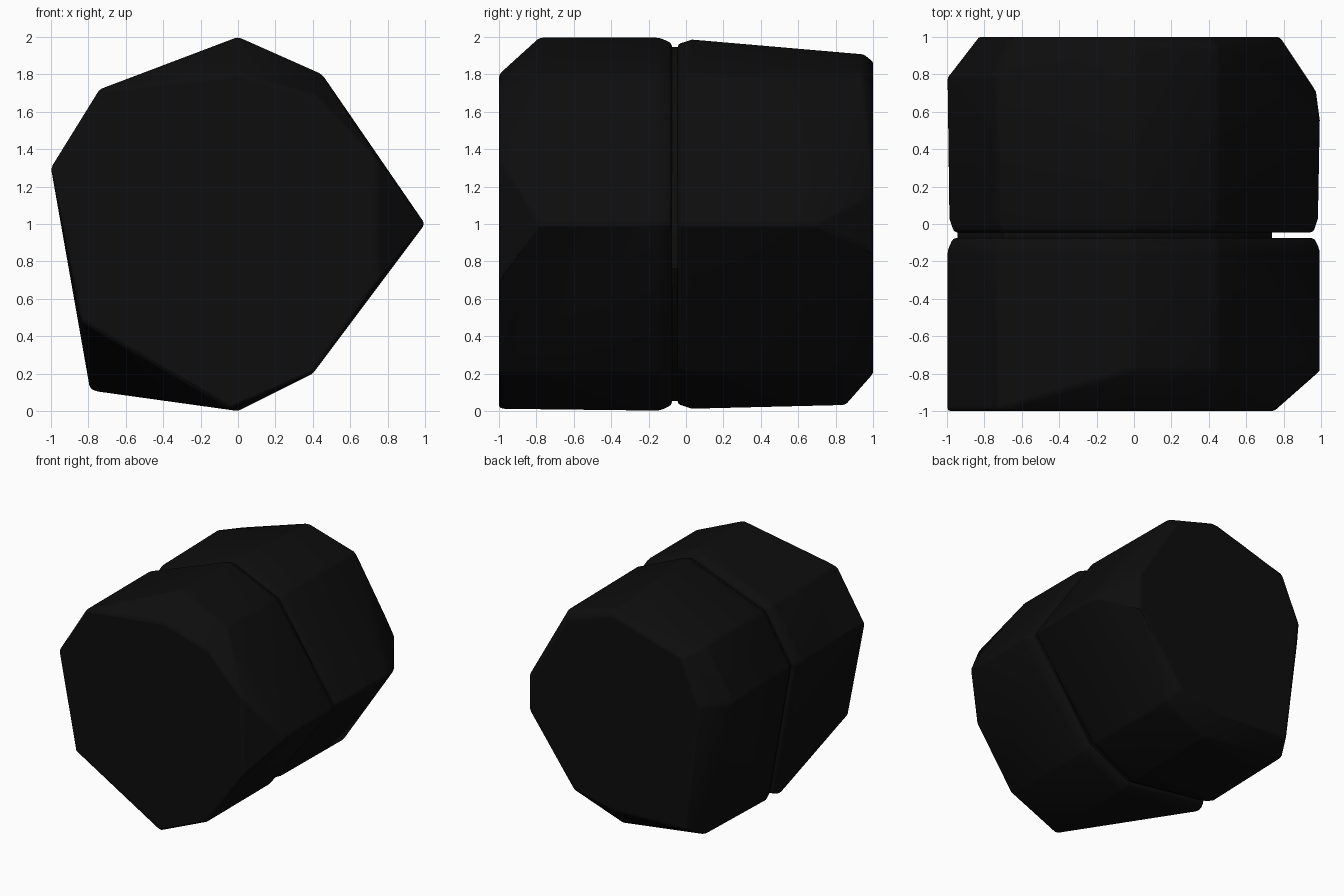
import bpy, bmesh

if "Cube" in bpy.data.objects:
    bpy.data.objects.remove(bpy.data.objects["Cube"])

# Shared eight-sided cross-section (x, z), clockwise from the top
TOP = [(0, 2.0), (0.45, 1.8)]
TIP = [(1.0, 1.0)]
BOTTOM = [(0.4, 0.2), (0, 0.0), (-0.79, 0.11)]
LEFT = [(-1.0, 1.3), (-0.74, 1.72)]
SECTION = TOP + TIP + BOTTOM + LEFT

coal = bpy.data.materials.new("coal_black")
coal.diffuse_color = (0.004, 0.004, 0.004, 1)
coal.use_nodes = True
coal.node_tree.nodes["Principled BSDF"].inputs["Base Color"].default_value = coal.diffuse_color


def ring(y, section=SECTION, s=1.0):
    """Place a section at depth y, scaled about its middle."""
    return [(x * s, y, 1 + (z - 1) * s) for x, z in section]


def hull_block(name, points, bevel):
    """Chiselled convex block with slightly worn edges."""
    bm = bmesh.new()
    for p in points:
        bm.verts.new(p)
    res = bmesh.ops.convex_hull(bm, input=bm.verts)
    junk = set(res["geom_interior"]) | set(res["geom_unused"])
    bmesh.ops.delete(bm, geom=[v for v in junk if isinstance(v, bmesh.types.BMVert)],
                     context='VERTS')
    bmesh.ops.dissolve_limit(bm, angle_limit=0.03, verts=bm.verts, edges=bm.edges)
    bmesh.ops.recalc_face_normals(bm, faces=bm.faces)
    me = bpy.data.meshes.new(name)
    bm.to_mesh(me)
    bm.free()
    ob = bpy.data.objects.new(name, me)
    bpy.context.collection.objects.link(ob)
    me.materials.append(coal)
    if bevel:
        mod = ob.modifiers.new("worn_edges", 'BEVEL')
        mod.width = bevel
        mod.segments = 2
        mod.limit_method = 'ANGLE'
        mod.angle_limit = 0.35
    bpy.context.view_layer.objects.active = ob
    ob.select_set(True)
    bpy.ops.object.shade_smooth_by_angle(angle=0.6)
    ob.select_set(False)
    return ob


# Front block: top, right tip and lower left corner are chipped at the front
front_face = [(0, 1.8), (0.42, 1.68), (0.74, 1.35), (0.75, 0.7), (0.4, 0.2),
              (-0.04, 0.01), (-0.84, 0.48), (-1.0, 1.3), (-0.74, 1.72)]
front = ring(-1, front_face)
front += ring(-0.78, TOP + TIP)
front += ring(-0.14)
front += ring(-0.075, s=0.97)
hull_block("front_block", front, 0.018)

# Back block: slopes down towards the back, with a chipped rim
back_mid = [(0, 1.91), (0.45, 1.78), (0.97, 1.0), (0.4, 0.2), (0, 0.03),
            (-0.78, 0.14), (-1.0, 1.3), (-0.74, 1.71)]
back_face = [(0, 1.87), (0.42, 1.72), (0.78, 1.15), (0.78, 0.85), (0.36, 0.28),
             (0, 0.2), (-0.7, 0.22), (-0.83, 1.3), (-0.66, 1.68)]
back = ring(-0.045, s=0.965)
back += ring(0.03, s=0.99)
back += ring(0.55, TIP)
back += ring(0.78, LEFT)
back += ring(0.7, [(0.98, 1.0)])
back += ring(0.85, back_mid[3:6])
back += ring(0.95, back_mid[:2])
back += ring(1, back_face)
hull_block("back_block", back, 0.018)

# Core filling the groove between the blocks
neck = TOP + [(0.78, 1.3), (0.78, 0.75)] + BOTTOM + LEFT
hull_block("groove_core", ring(-0.2, neck, 0.945) + ring(0.1, neck, 0.945), 0)
